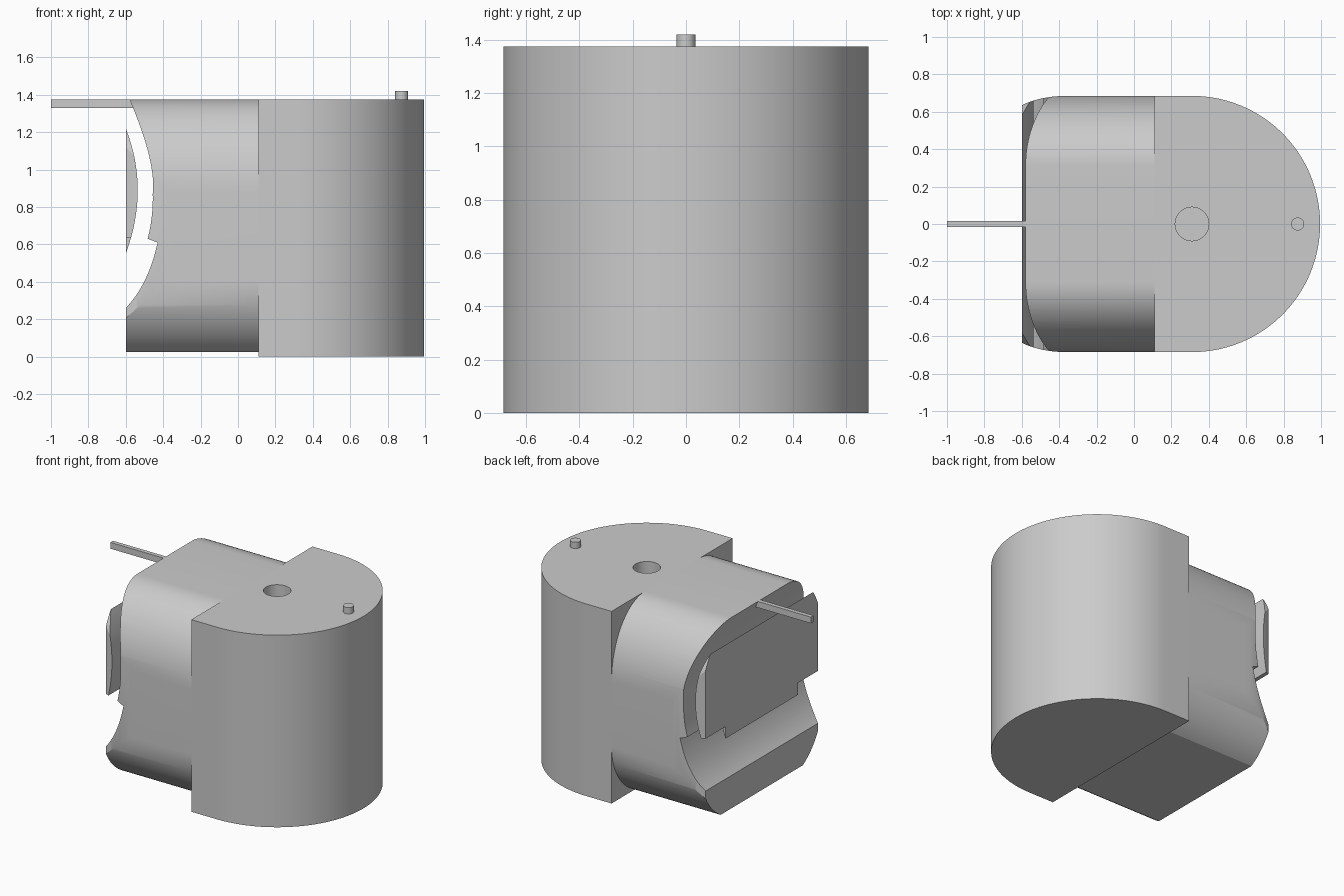
import bpy, bmesh
from math import sin, cos, pi, radians
from mathutils import Vector

if "Cube" in bpy.data.objects:
    bpy.data.objects.remove(bpy.data.objects["Cube"], do_unlink=True)

grey = bpy.data.materials.new("plain_grey")
grey.use_nodes = True
grey.diffuse_color = (0.6, 0.6, 0.6, 1)
grey.node_tree.nodes["Principled BSDF"].inputs["Base Color"].default_value = grey.diffuse_color


def prism(name, pts, axis, lo, hi):
    """Extrude a closed 2D outline along one axis."""
    def place(p, h):
        a, b = p
        return {"x": Vector((h, a, b)), "y": Vector((a, h, b)), "z": Vector((a, b, h))}[axis]
    bm = bmesh.new()
    face = bm.faces.new([bm.verts.new(place(p, lo)) for p in pts])
    ext = bmesh.ops.extrude_face_region(bm, geom=[face])
    top = [v for v in ext["geom"] if isinstance(v, bmesh.types.BMVert)]
    bmesh.ops.translate(bm, verts=top, vec=place((0, 0), hi - lo))
    bmesh.ops.recalc_face_normals(bm, faces=bm.faces)
    mesh = bpy.data.meshes.new(name)
    bm.to_mesh(mesh)
    bm.free()
    obj = bpy.data.objects.new(name, mesh)
    bpy.context.collection.objects.link(obj)
    mesh.materials.append(grey)
    return obj


def arc(cx, cy, rx, ry, a0, a1, n=24):
    return [(cx + rx * cos(radians(a0 + (a1 - a0) * i / n)),
             cy + ry * sin(radians(a0 + (a1 - a0) * i / n))) for i in range(n + 1)]


def bow(p, mid, q, n=16):
    """Smooth curve from p through mid to q."""
    p, mid, q = Vector(p), Vector(mid), Vector(q)
    c = 2 * mid - (p + q) / 2
    return [tuple((1 - t) ** 2 * p + 2 * t * (1 - t) * c + t * t * q)
            for t in [i / n for i in range(n + 1)]]


def rect(a0, b0, a1, b1):
    return [(a0, b0), (a1, b0), (a1, b1), (a0, b1)]


def carve(obj, cutter, op):
    mod = obj.modifiers.new("carve", "BOOLEAN")
    mod.object, mod.operation, mod.solver = cutter, op, "EXACT"
    bpy.context.view_layer.update()
    done = bpy.data.meshes.new_from_object(
        obj.evaluated_get(bpy.context.evaluated_depsgraph_get()))
    obj.modifiers.clear()
    obj.data = done
    bpy.data.objects.remove(cutter, do_unlink=True)


def smooth(obj):
    bpy.ops.object.select_all(action="DESELECT")
    obj.select_set(True)
    bpy.context.view_layer.objects.active = obj
    bpy.ops.object.shade_smooth_by_angle(angle=radians(25))


R, TOP, HUB, JOIN, FRONT = 0.685, 1.375, 0.31, 0.11, -0.6

# Half-round body with a blind hole and a pin
body = prism("body", [(JOIN, -R)] + arc(HUB, 0, R, R, -90, 90, 64) + [(JOIN, R)], "z", 0, TOP)
carve(body, prism("hole_cutter", arc(HUB, 0, .09, .09, 0, 350, 35), "z", 1.0, 1.5), "DIFFERENCE")
pin = prism("pin", arc(0.875, 0, .035, .035, 0, 345, 23), "z", TOP - .02, 1.42)

# Shared nose cross-section (y, z) and tapering plan (x, y)
half = arc(0.238, 0.41, R - 0.238, R - 0.238, -59.5, 0) + arc(0.31, 0.87, R - 0.31, TOP - 0.87, 0, 90)
section = half + [(-y, z) for y, z in reversed(half)]
taper = [(0.3, R + .01), (-0.3, R + .01)] + bow((-0.36, R), (-0.49, 0.672), (-0.6, 0.635)) + [(-0.7, 0.59)]
plan = taper + [(x, -y) for x, y in reversed(taper)]


def nose_part(name, side):
    """Nose cross-section trimmed by a side outline and the plan."""
    obj = prism(name, section, "x", -0.65, JOIN + .005)
    carve(obj, prism("side_cutter", side, "y", -1, 1), "INTERSECT")
    carve(obj, prism("plan_cutter", plan, "z", -.5, 2), "INTERSECT")
    return obj


# Nose with two concave front cuts and a step between them
upper = bow((-0.58, TOP), (-0.477, 1.08), (-0.456, 0.87)) + bow((-0.456, 0.87), (-0.461, 0.75), (-0.483, 0.63))[1:]
lower = bow((-0.43, 0.61), (-0.497, 0.41), (FRONT, 0.26))
nose = nose_part("nose", [(0.3, 1.5), (-0.63, 1.5)] + upper + lower + [(FRONT, -.2), (0.3, -.2)])

# Floating front panel, with notched lower corners
panel = nose_part("front_panel", bow((FRONT, 1.22), (-0.536, 0.89), (FRONT, 0.55)))
for s in (-1, 1):
    carve(panel, prism("notch_cutter", rect(-.7, s * .41, -.4, s), "z", 0.4, 0.635), "DIFFERENCE")

# Thin top bar reaching forward
bar = prism("top_bar", rect(-1, -.015, -0.54, .015), "z", 1.33, TOP)

for part in (body, pin, nose, panel):
    smooth(part)
